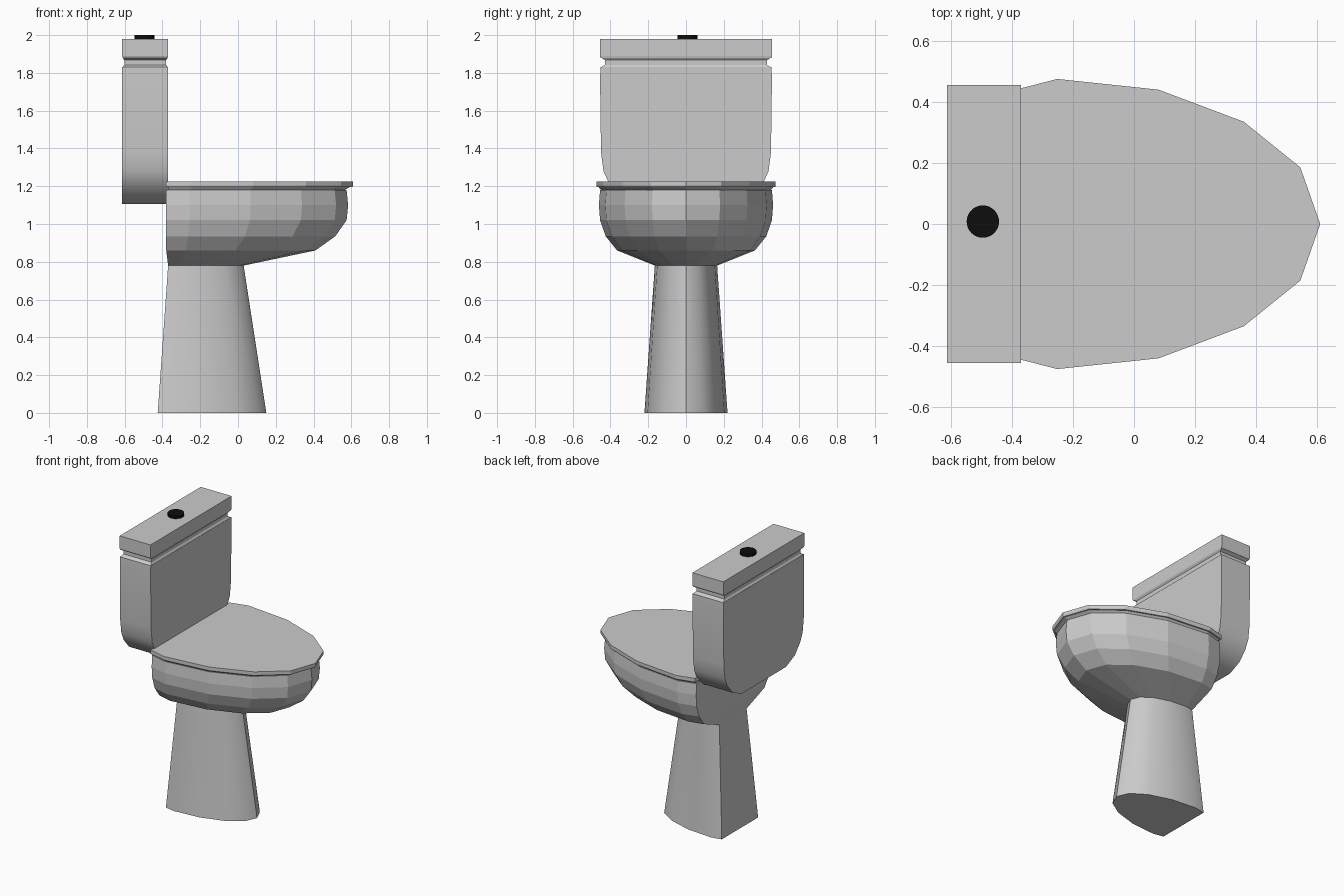
import bpy, bmesh
from math import radians

if "Cube" in bpy.data.objects:
    bpy.data.objects.remove(bpy.data.objects["Cube"])

# Half of the D-shaped plan: (fraction from back to front, fraction of half width)
PLAN = [(0, .93), (.13, 1), (.465, .926), (.747, .705), (.934, .39)]


def d_ring(z, back, front, half):
    side = [(back + u * (front - back), v * half) for u, v in PLAN]
    pts = side + [(front, 0)] + [(x, -y) for x, y in reversed(side)]
    return [(x, y, z) for x, y in pts]


def rect_ring(z, x0, x1, half):
    return [(x0, -half, z), (x1, -half, z), (x1, half, z), (x0, half, z)]


def loft(name, rings, smooth_angle=None):
    bm = bmesh.new()
    rows = [[bm.verts.new(p) for p in r] for r in rings]
    n = len(rows[0])
    for a, b in zip(rows, rows[1:]):
        for i in range(n):
            j = (i + 1) % n
            bm.faces.new((a[i], a[j], b[j], b[i]))
    bm.faces.new(rows[0])
    bm.faces.new(rows[-1])
    bmesh.ops.recalc_face_normals(bm, faces=bm.faces)
    me = bpy.data.meshes.new(name)
    bm.to_mesh(me)
    bm.free()
    ob = bpy.data.objects.new(name, me)
    bpy.context.collection.objects.link(ob)
    if smooth_angle:
        bpy.ops.object.select_all(action='DESELECT')
        ob.select_set(True)
        bpy.context.view_layer.objects.active = ob
        bpy.ops.object.shade_smooth_by_angle(angle=radians(smooth_angle))
    return ob


# Pedestal
loft("pedestal", [d_ring(0, -.425, .15, .22), d_ring(.78, -.37, .03, .165)], 45)

# Faceted bowl: (z, back, front, half width)
loft("bowl", [d_ring(*r) for r in [
    (.78, -.37, .03, .165), (.86, -.38, .41, .365), (.935, -.38, .515, .425),
    (1.02, -.38, .575, .455), (1.10, -.38, .583, .461), (1.18, -.38, .575, .455)]])

# Seat ring and overhanging lid
loft("seat", [d_ring(1.18, -.37, .565, .45), d_ring(1.195, -.37, .59, .462)])
loft("seat_lid", [d_ring(1.195, -.38, .605, .472), d_ring(1.203, -.38, .61, .475),
                  d_ring(1.225, -.38, .61, .475)])

# Cistern with rounded lower corners, extruded front to back
half = [(.25, 1.105), (.35, 1.15), (.41, 1.22), (.437, 1.28), (.45, 1.38),
        (.455, 1.76), (.453, 1.83)]
outline = half + [(-y, z) for y, z in reversed(half)]
loft("cistern", [[(x, y, z) for y, z in outline] for x in (-.613, -.37)], 35)

# Recessed neck and cistern lid
loft("cistern_neck", [rect_ring(1.83, -.611, -.372, .45), rect_ring(1.843, -.602, -.381, .428),
                      rect_ring(1.868, -.602, -.381, .428), rect_ring(1.88, -.611, -.372, .45)])
loft("cistern_lid", [rect_ring(1.88, -.611, -.372, .452), rect_ring(1.89, -.613, -.37, .456),
                     rect_ring(1.98, -.613, -.37, .456)])

# Flush button
bpy.ops.mesh.primitive_cylinder_add(vertices=32, radius=.053, depth=.03,
                                    location=(-.495, .008, 1.985))
button = bpy.context.object
button.name = "flush_button"
bpy.ops.object.shade_smooth_by_angle(angle=radians(30))
mat = bpy.data.materials.new("black")
mat.diffuse_color = (.004, .004, .004, 1)
mat.use_nodes = True
mat.node_tree.nodes["Principled BSDF"].inputs["Base Color"].default_value = mat.diffuse_color
button.data.materials.append(mat)
